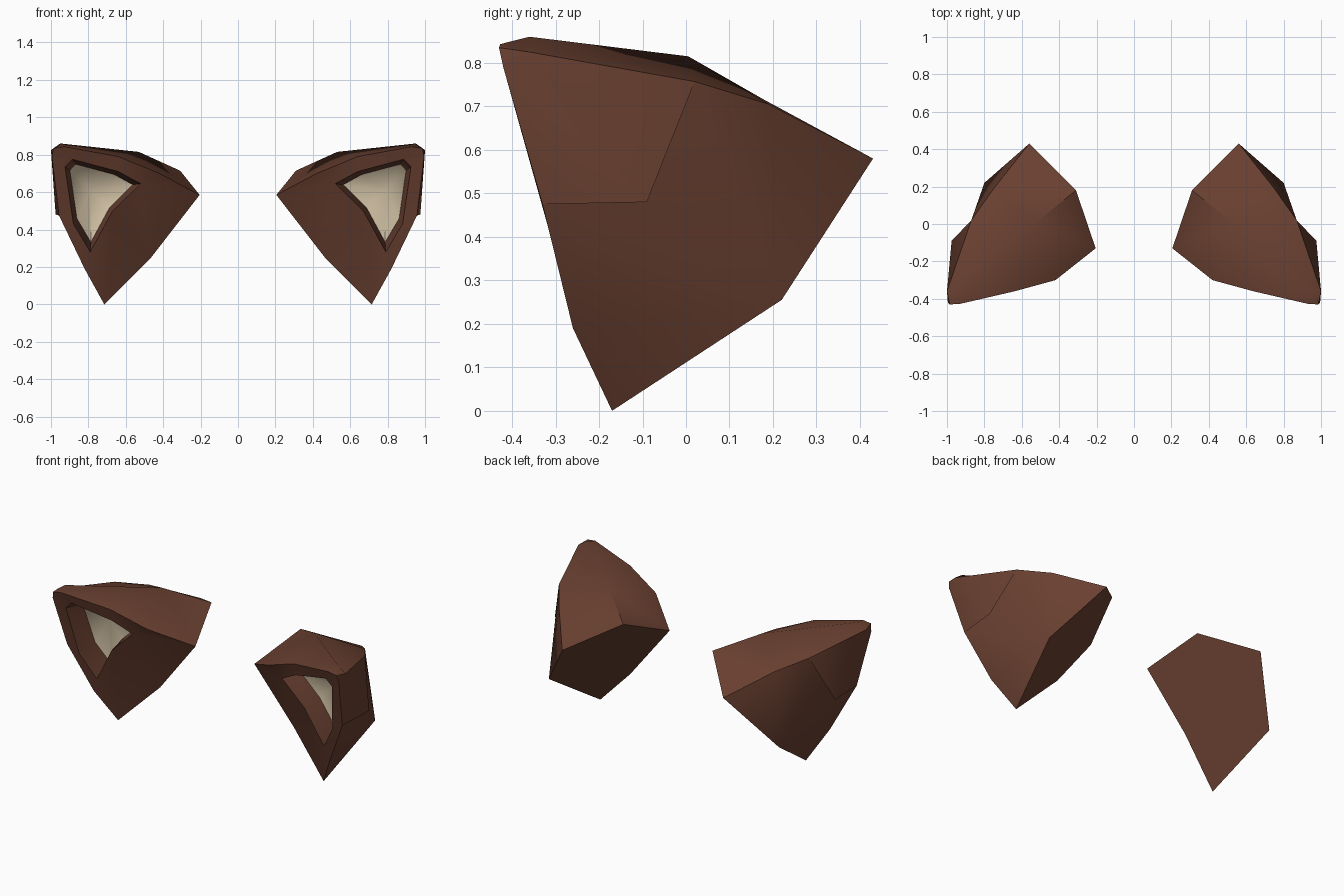
import bpy, bmesh
from mathutils import Vector

if "Cube" in bpy.data.objects:
    bpy.data.objects.remove(bpy.data.objects["Cube"])


def material(name, rgb):
    m = bpy.data.materials.new(name)
    m.diffuse_color = (*rgb, 1)
    m.use_nodes = True
    m.node_tree.nodes["Principled BSDF"].inputs["Base Color"].default_value = m.diffuse_color
    return m


fur = material("brown fur", (0.14, 0.05, 0.03))
lining = material("cream lining", (0.72, 0.60, 0.42))

# Key corners of one ear (right-hand side, x > 0)
P = {
    # attachment outline, facing inwards
    "A": (.715, -.17, 0), "B": (.465, -.11, .25), "C": (.205, -.13, .585),
    "D": (.31, .18, .715), "E": (.56, .43, .58), "G": (.80, .22, .255),
    # front rim
    "Q": (.42, -.30, .70), "P": (.64, -.36, .79), "T1": (.93, -.427, .843),
    "T2": (.985, -.43, .835), "T3": (.995, -.42, .79),
    "L2": (.957, -.33, .475), "L1": (.82, -.26, .19),
    # top ridge, tip and outer side
    "TB": (.95, -.36, .86), "T4": (1.0, -.36, .825), "T": (.53, .005, .815),
    "R1": (.75, .19, .705), "R2": (.87, .02, .757), "S": (.975, -.09, .48),
}

# Opening outline on the front plane (x, z)
OPENING = [(.52, .645), (.64, .71), (.885, .775), (.925, .735),
           (.88, .43), (.79, .28), (.67, .50)]

SHELL = """C Q h0|Q P h1 h0|P T1 h2 h1|T1 T2 h3 h2|T2 T3 h3|T3 L2 h4 h3
L2 L1 h5 h4|L1 A h5|A B h6 h5|B C h0 h6
C D T Q|Q T P|P T TB T1|D E R1 T|T R1 R2|T R2 T4 TB|T1 TB T4 T2|T2 T4 T3
T3 T4 S L2|T4 R2 S|L2 S R2|L2 R2 G|L2 G L1|L1 G A|G R2 R1|G R1 E
A G E D C B""".replace("\n", "|")


def front_y(x, z):
    return -.26 - .163 * (x - .82) - .206 * (z - .19)


def make_ear(name, side):
    bm = bmesh.new()
    v = {k: bm.verts.new(p) for k, p in P.items()}
    n = len(OPENING)
    cx, cz = .77, .61
    # opening edge, then a smaller loop pushed back for the recess
    for i, (x, z) in enumerate(OPENING):
        y = front_y(x, z)
        v[f"h{i}"] = bm.verts.new((x, y, z))
        v[f"k{i}"] = bm.verts.new((cx + (x - cx) * .83, y + .13,
                                   cz + (z - cz) * .84))
    v["mid"] = bm.verts.new((cx + .02, front_y(cx, cz) + .19, cz))

    # outer shell with attachment face
    for f in SHELL.split("|"):
        bm.faces.new([v[k] for k in f.split()])
    # recess wall and lining
    for i in range(n):
        j = (i + 1) % n
        bm.faces.new([v[f"h{i}"], v[f"h{j}"], v[f"k{j}"], v[f"k{i}"]])
        bm.faces.new([v[f"k{i}"], v[f"k{j}"], v["mid"]]).material_index = 1

    for vert in bm.verts:
        vert.co = Vector((vert.co.x * side, vert.co.y, vert.co.z))
    bmesh.ops.recalc_face_normals(bm, faces=bm.faces)
    me = bpy.data.meshes.new(name)
    bm.to_mesh(me)
    bm.free()
    me.materials.append(fur)
    me.materials.append(lining)
    ob = bpy.data.objects.new(name, me)
    bpy.context.collection.objects.link(ob)
    bpy.ops.object.select_all(action='DESELECT')
    ob.select_set(True)
    bpy.context.view_layer.objects.active = ob
    bpy.ops.object.shade_smooth_by_angle(angle=.7)
    return ob


# The pair of ears
make_ear("ear_right", 1)
make_ear("ear_left", -1)
